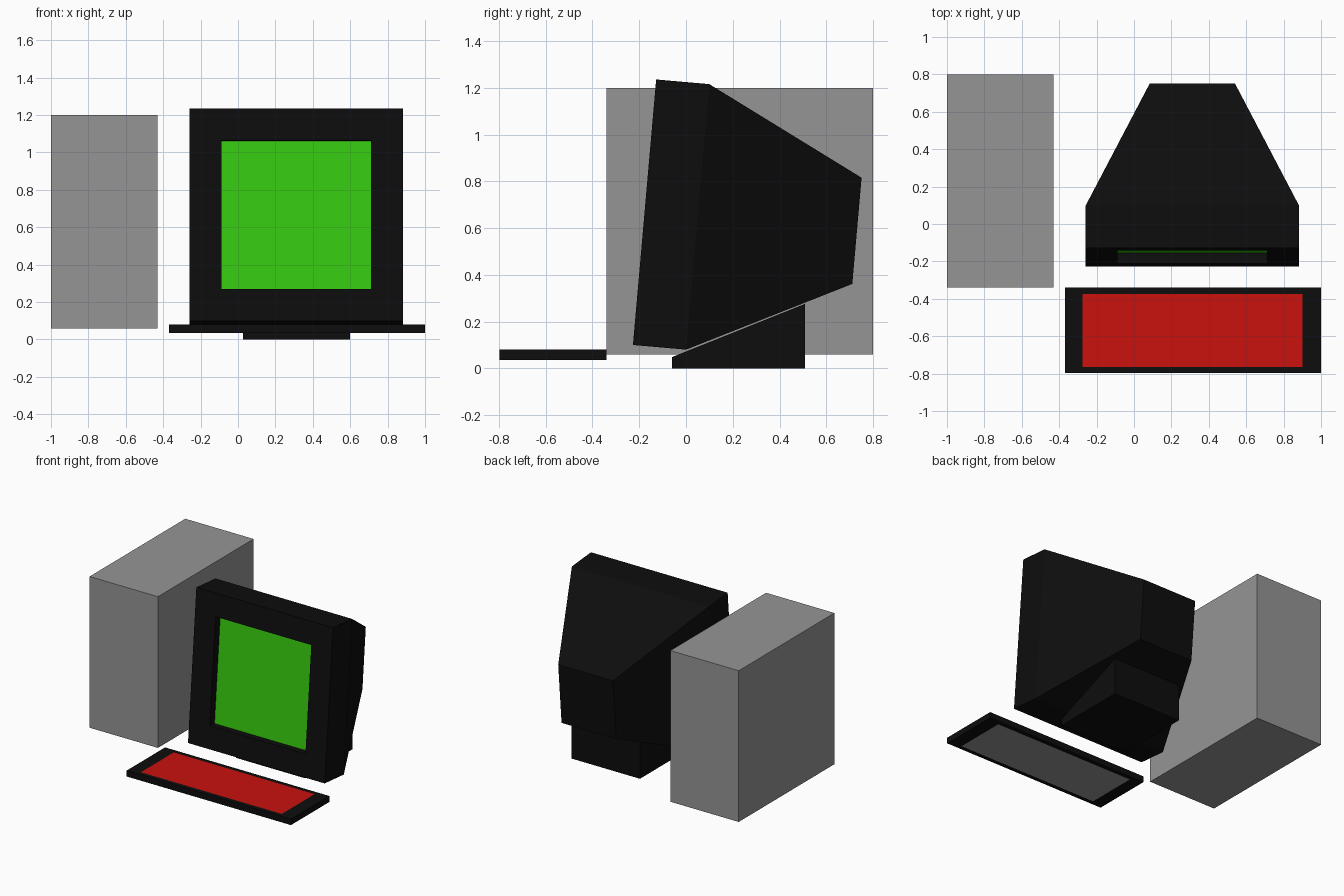
import bpy, bmesh, math
from mathutils import Vector, Matrix

if "Cube" in bpy.data.objects:
    bpy.data.objects.remove(bpy.data.objects["Cube"])


def material(name, rgb):
    m = bpy.data.materials.new(name)
    m.diffuse_color = (*rgb, 1)
    m.use_nodes = True
    m.node_tree.nodes["Principled BSDF"].inputs["Base Color"].default_value = m.diffuse_color
    return m


BLACK = material("black_plastic", (0.004, 0.004, 0.004))
GREEN = material("green_glass", (0.036, 0.58, 0.005))
RED = material("red_keys", (0.585, 0.0056, 0.004))
GREY = material("grey_case", (0.30, 0.30, 0.30))


def finish(name, bm, mats=()):
    bmesh.ops.recalc_face_normals(bm, faces=bm.faces)
    me = bpy.data.meshes.new(name)
    bm.to_mesh(me)
    bm.free()
    for m in mats:
        me.materials.append(m)
    ob = bpy.data.objects.new(name, me)
    bpy.context.collection.objects.link(ob)
    return ob


def box(lo, hi):
    lo, hi = Vector(lo), Vector(hi)
    bm = bmesh.new()
    bmesh.ops.create_cube(bm, size=1)
    for v in bm.verts:
        v.co = (lo + hi) / 2 + v.co * (hi - lo)
    return bm


def facing(bm, direction):
    bm.normal_update()
    return max(bm.faces, key=lambda f: f.normal.dot(Vector(direction)))


def inset(bm, face, width):
    bmesh.ops.inset_individual(bm, faces=[face], thickness=width,
                               use_even_offset=True)


# computer tower
finish("tower", box((-1, -0.34, 0.06), (-0.43, 0.80, 1.20)), (GREY,))

# keyboard: black slab, red key field on top, grey plate underneath
bm = box((-0.37, -0.797, 0.035), (1.0, -0.34, 0.08))
for z, slot in ((1, 1), (-1, 2)):
    f = facing(bm, (0, 0, z))
    inset(bm, f, 0.033)
    f.material_index = slot
    for v in f.verts:
        v.co.x = -0.275 if v.co.x < 0 else 0.90
finish("keyboard", bm, (BLACK, RED, GREY))

# monitor stand: wedge
bm = box((0.027, -0.06, 0), (0.598, 0.51, 0.048))
for v in bm.verts:
    if v.co.y > 0 and v.co.z > 0.01:
        v.co.z = 0.276
finish("monitor_stand", bm, (BLACK,))

# monitor: square front box with tapered back, sunken screen, tilted back
S = 1.14
bm = box((-S / 2, 0, 0), (S / 2, 0.2 * S, S))
back = facing(bm, (0, 1, 0))
back = bmesh.ops.extrude_discrete_faces(bm, faces=[back])["faces"][0]
for v in back.verts:
    v.co = (v.co.x * 0.4, 0.8 * S, S / 2 + (v.co.z - S / 2) * 0.4)
screen = facing(bm, (0, -1, 0))
inset(bm, screen, 0.15 * S)
screen = bmesh.ops.extrude_discrete_faces(bm, faces=[screen])["faces"][0]
for v in screen.verts:
    v.co.y += 0.05 * S
screen.material_index = 1
tilt = Matrix.Rotation(math.radians(-5), 4, 'X')
bm.transform(Matrix.Translation((0.312, -0.227, 0.10)) @ tilt)
finish("monitor", bm, (BLACK, GREEN))
